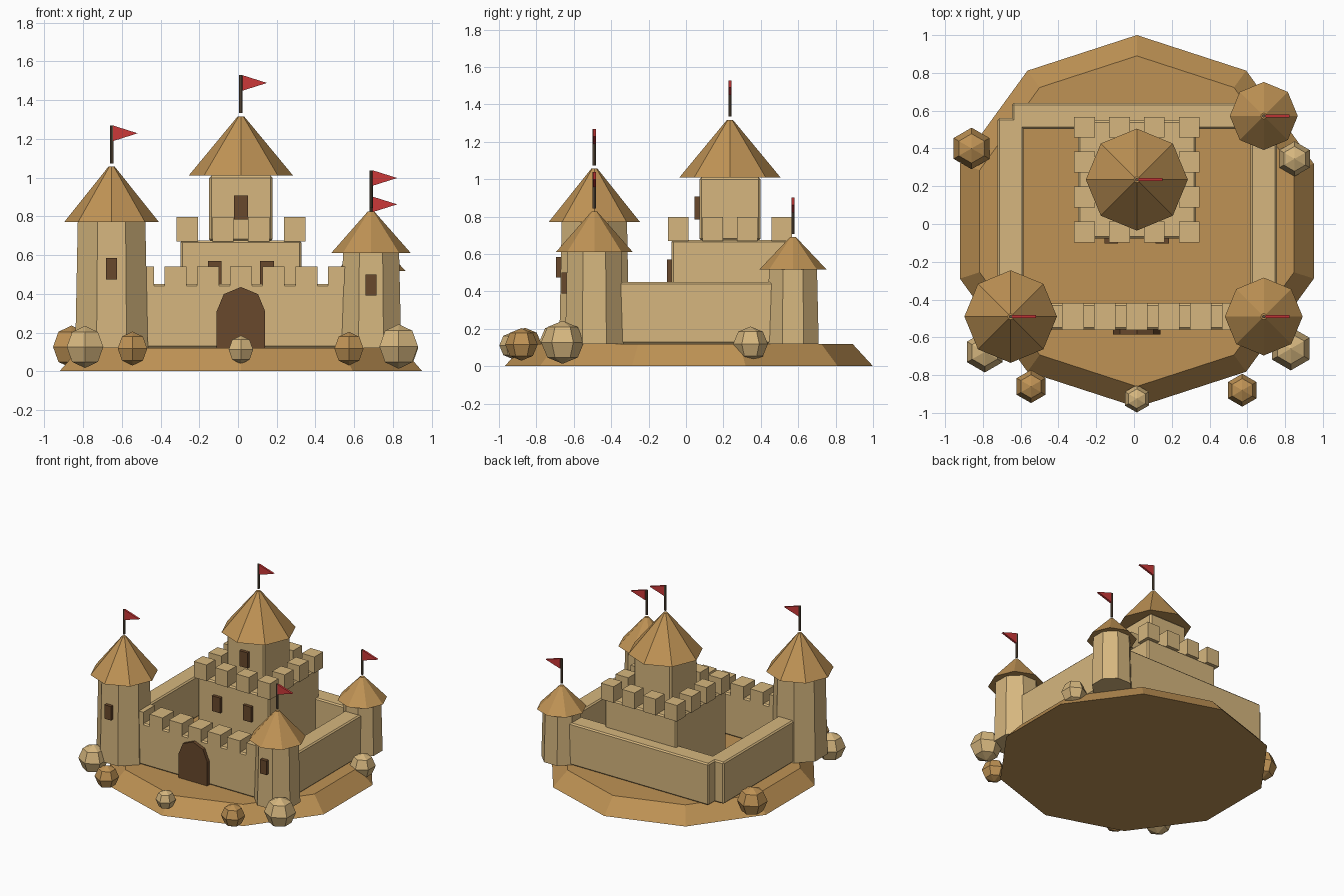
import bpy
import bmesh
from math import pi, cos, sin
from mathutils import Matrix

cube = bpy.data.objects.get("Cube")
if cube:
    bpy.data.objects.remove(cube)


def material(name, rgb):
    m = bpy.data.materials.new(name)
    m.use_nodes = True
    m.diffuse_color = (*rgb, 1)
    m.node_tree.nodes["Principled BSDF"].inputs["Base Color"].default_value = (*rgb, 1)
    return m


LIGHT = material("light_sand", (0.67, 0.47, 0.21))
DARK = material("wet_sand", (0.52, 0.29, 0.09))
WOOD = material("dark_wood", (0.14, 0.065, 0.025))
RED = material("flag_red", (0.60, 0.04, 0.04))
POLE = material("pole_brown", (0.13, 0.09, 0.055))


def finish(name, bm, mat, bevel=0):
    bmesh.ops.recalc_face_normals(bm, faces=bm.faces)
    mesh = bpy.data.meshes.new(name)
    bm.to_mesh(mesh)
    bm.free()
    mesh.materials.append(mat)
    ob = bpy.data.objects.new(name, mesh)
    bpy.context.collection.objects.link(ob)
    if bevel:
        mod = ob.modifiers.new("soft_edges", "BEVEL")
        mod.width = bevel
        mod.segments = 1
    return ob


def add_box(bm, x0, x1, y0, y1, z0, z1):
    size = Matrix.Diagonal((x1 - x0, y1 - y0, z1 - z0, 1))
    place = Matrix.Translation(((x0 + x1) / 2, (y0 + y1) / 2, (z0 + z1) / 2))
    bmesh.ops.create_cube(bm, size=1, matrix=place @ size)


def box(name, mat, *bounds, bevel=0):
    bm = bmesh.new()
    add_box(bm, *bounds)
    return finish(name, bm, mat, bevel)


def frustum(name, mat, x, y, z0, z1, r0, r1, sides=8, turn=0):
    bm = bmesh.new()
    place = Matrix.Translation((x, y, (z0 + z1) / 2)) @ Matrix.Rotation(turn, 4, "Z")
    bmesh.ops.create_cone(bm, cap_ends=True, segments=sides, radius1=r0, radius2=r1,
                          depth=z1 - z0, matrix=place)
    return finish(name, bm, mat)


def plate(name, mat, outline, y0, y1):
    """Upright plate: an x-z outline pushed from y0 to y1."""
    bm = bmesh.new()
    face = bm.faces.new([bm.verts.new((x, y0, z)) for x, z in outline])
    moved = bmesh.ops.extrude_face_region(bm, geom=[face])["geom"]
    verts = [v for v in moved if isinstance(v, bmesh.types.BMVert)]
    bmesh.ops.translate(bm, verts=verts, vec=(0, y1 - y0, 0))
    return finish(name, bm, mat)


def roof_and_flag(name, x, y, base, tip, radius):
    frustum(name + "_roof", DARK, x, y, base, tip, radius, 0.016)
    foot, top = tip + 0.017, tip + 0.212
    frustum(name + "_flagpole", POLE, x, y, foot, top, 0.009, 0.009)
    plate(name + "_flag", RED,
          [(x + 0.008, top - 0.08), (x + 0.135, top - 0.04), (x + 0.008, top)],
          y - 0.008, y + 0.008)


def window(name, x, front, z0, width, height):
    box(name, WOOD, x - width / 2, x + width / 2, front - 0.025, front + 0.03, z0, z0 + height)


# Centre line, ground level and corner positions
CX, KY, G = 0.015, 0.235, 0.12
LEFT, RIGHT, FRONT, BACK = -0.653, 0.687, -0.49, 0.572
T = 0.069

# Ten-sided mound
frustum("mound", DARK, CX, CX, 0, G, 0.985, 0.875, sides=10)

# Curtain walls
TOP = 0.45
box("front_wall", LIGHT, LEFT, RIGHT, FRONT - T, FRONT + T, G, TOP, bevel=0.01)
box("back_wall", LIGHT, -0.645, RIGHT, BACK - T, BACK + T, G, TOP, bevel=0.01)
box("right_hand_wall", LIGHT, LEFT - T, LEFT + T, FRONT, 0.56, G, TOP, bevel=0.01)
box("left_hand_wall", LIGHT, RIGHT - T, RIGHT + T, FRONT, 0.56, G, TOP, bevel=0.01)

# Front wall battlements
bm = bmesh.new()
for k in range(-3, 4):
    x = CX + 0.169 * k
    add_box(bm, x - 0.057, x + 0.057, FRONT - 0.072, FRONT + 0.072, TOP - 0.01, 0.54)
finish("front_battlements", bm, LIGHT)

# Arched gate
arch = [(CX + 0.125 * cos(a * pi / 4), 0.31 + 0.125 * sin(a * pi / 4)) for a in range(5)]
plate("gate", WOOD, [(CX + 0.125, G)] + arch + [(CX - 0.125, G)], FRONT - 0.095, FRONT - 0.04)

# Keep with a ring of battlements
H = 0.312
box("keep", LIGHT, CX - H, CX + H, KY - H, KY + H, G, 0.675, bevel=0.01)
bm = bmesh.new()
for i in range(4):
    for j in range(4):
        if i in (0, 3) or j in (0, 3):
            x, y = CX + 0.185 * (i - 1.5), KY + 0.185 * (j - 1.5)
            add_box(bm, x - 0.055, x + 0.055, y - 0.055, y + 0.055, 0.67, 0.797)
finish("keep_battlements", bm, LIGHT)
for side in (-1, 1):
    window("keep_window", CX + side * 0.135, KY - H, 0.45, 0.072, 0.12)

# Square tower on the keep
W = 0.164
box("keep_tower", LIGHT, CX - W, CX + W, KY - W, KY + W, 0.67, 1.01, bevel=0.012)
window("keep_tower_window", CX, KY - W, 0.785, 0.072, 0.122)
roof_and_flag("keep_tower", CX, KY, 1.01, 1.317, 0.27)

# Corner towers: name, x, y, body radii, roof base, tip, roof radius
towers = [
    ("tall_tower", LEFT, FRONT, 0.203, 0.189, 0.77, 1.057, 0.245),
    ("middle_tower", RIGHT, FRONT, 0.169, 0.157, 0.61, 0.826, 0.206),
    ("small_tower", RIGHT, BACK, 0.149, 0.139, 0.517, 0.69, 0.18),
]
for name, x, y, r0, r1, base, tip, roof in towers:
    frustum(name, LIGHT, x, y, G, base, r0, r1, turn=pi / 8)
    roof_and_flag(name, x, y, base, tip, roof)
window("tall_tower_window", LEFT, FRONT - 0.18, 0.475, 0.056, 0.11)
window("middle_tower_window", RIGHT, FRONT - 0.15, 0.39, 0.056, 0.11)

# Boulders around the mound
boulders = [
    (-0.86, 0.40, 0.11, DARK), (-0.545, -0.86, 0.088, DARK), (0.573, -0.88, 0.087, DARK),
    (0.85, 0.345, 0.093, LIGHT), (-0.79, -0.677, 0.109, LIGHT),
    (0.83, -0.66, 0.115, LIGHT), (CX, -0.925, 0.073, LIGHT),
]
for x, y, r, mat in boulders:
    bm = bmesh.new()
    bmesh.ops.create_uvsphere(bm, u_segments=6, v_segments=4, radius=r,
                              matrix=Matrix.Translation((x, y, r * 0.4 + 0.082)))
    finish("boulder", bm, mat)
